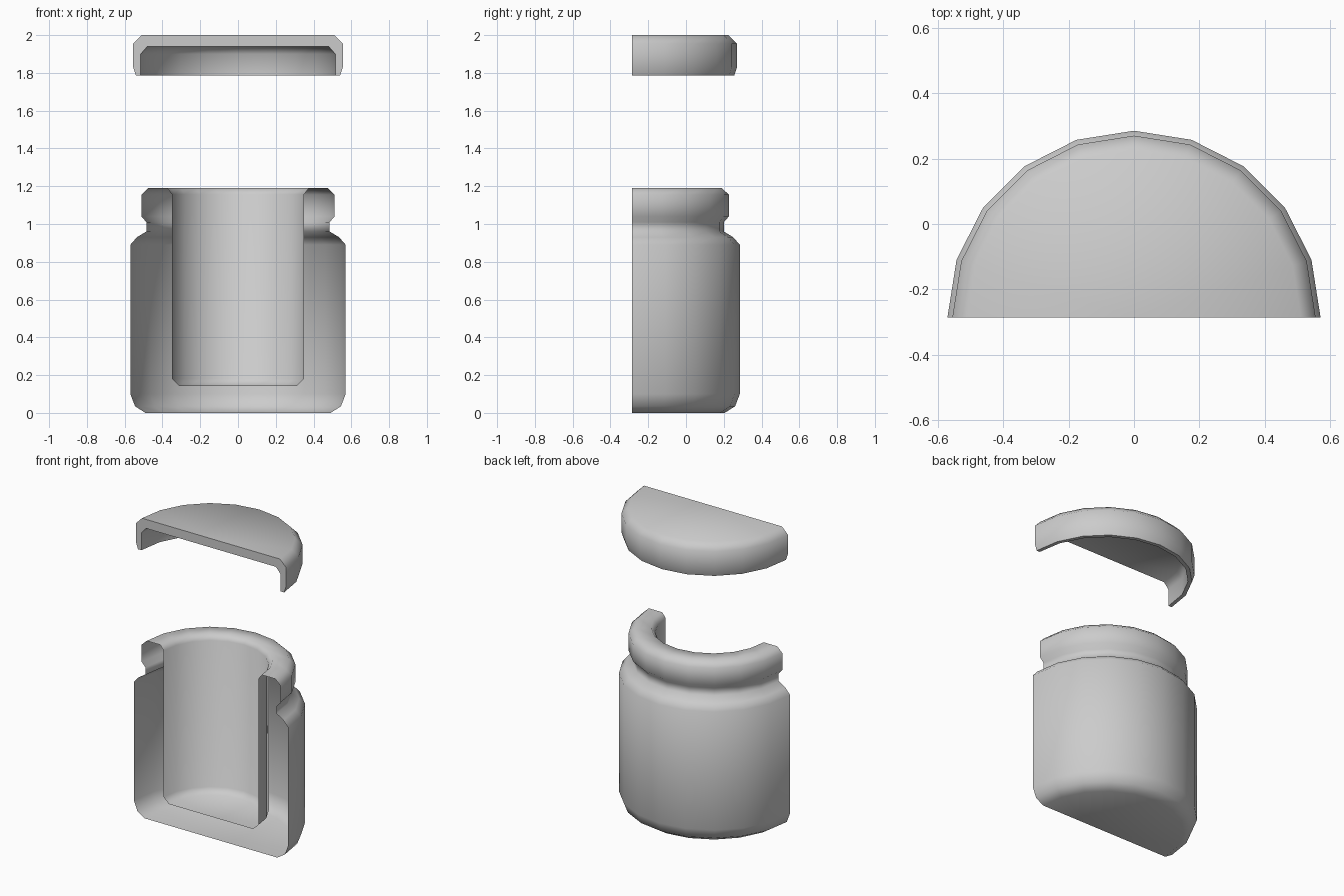
import bpy, bmesh
from math import pi, cos, sin, radians

if "Cube" in bpy.data.objects:
    bpy.data.objects.remove(bpy.data.objects["Cube"])

SEGMENTS = 10     # sides in the half turn
CUT_Y = -0.285    # plane of the section cut


def half_lathe(name, profile, capped):
    """Revolve an (r, z) profile, axis to axis, through a half turn."""
    bm = bmesh.new()
    rings = []
    for r, z in profile:
        if r == 0:
            rings.append([bm.verts.new((0, CUT_Y, z))] * (SEGMENTS + 1))
        else:
            rings.append([bm.verts.new((r * cos(pi * j / SEGMENTS),
                                        CUT_Y + r * sin(pi * j / SEGMENTS), z))
                          for j in range(SEGMENTS + 1)])
    for low, high in zip(rings, rings[1:]):
        for j in range(SEGMENTS):
            quad = (low[j], low[j + 1], high[j + 1], high[j])
            bm.faces.new(list(dict.fromkeys(quad)))
    if capped:
        # Flat section face: right half of the outline, then the left half
        right = [ring[0] for ring in rings]
        left = [ring[-1] for ring in rings[1:-1]]
        bm.faces.new(right + left[::-1])
        bmesh.ops.recalc_face_normals(bm, faces=bm.faces)
    mesh = bpy.data.meshes.new(name)
    bm.to_mesh(mesh)
    bm.free()
    obj = bpy.data.objects.new(name, mesh)
    bpy.context.collection.objects.link(obj)
    bpy.ops.object.select_all(action='DESELECT')
    obj.select_set(True)
    bpy.context.view_layer.objects.active = obj
    bpy.ops.object.shade_smooth_by_angle(angle=radians(65))
    return obj


# Jar: outer wall, neck, rim, then the inner well; left open at the cut
half_lathe("jar", [
    (0, 0), (0.49, 0), (0.545, 0.035), (0.57, 0.10), (0.57, 0.89),
    (0.535, 0.93), (0.485, 0.96), (0.485, 1.01), (0.512, 1.04),
    (0.512, 1.155), (0.475, 1.19), (0.375, 1.19), (0.35, 1.157),
    (0.35, 0.18), (0.312, 0.143), (0, 0.143)], capped=False)

# Lid: raised above the jar, solid shell with a flat section face
half_lathe("lid", [
    (0, 1.94), (0.48, 1.94), (0.515, 1.90), (0.515, 1.785), (0.54, 1.785),
    (0.555, 1.83), (0.555, 1.955), (0.51, 2.0), (0, 2.0)], capped=True)
